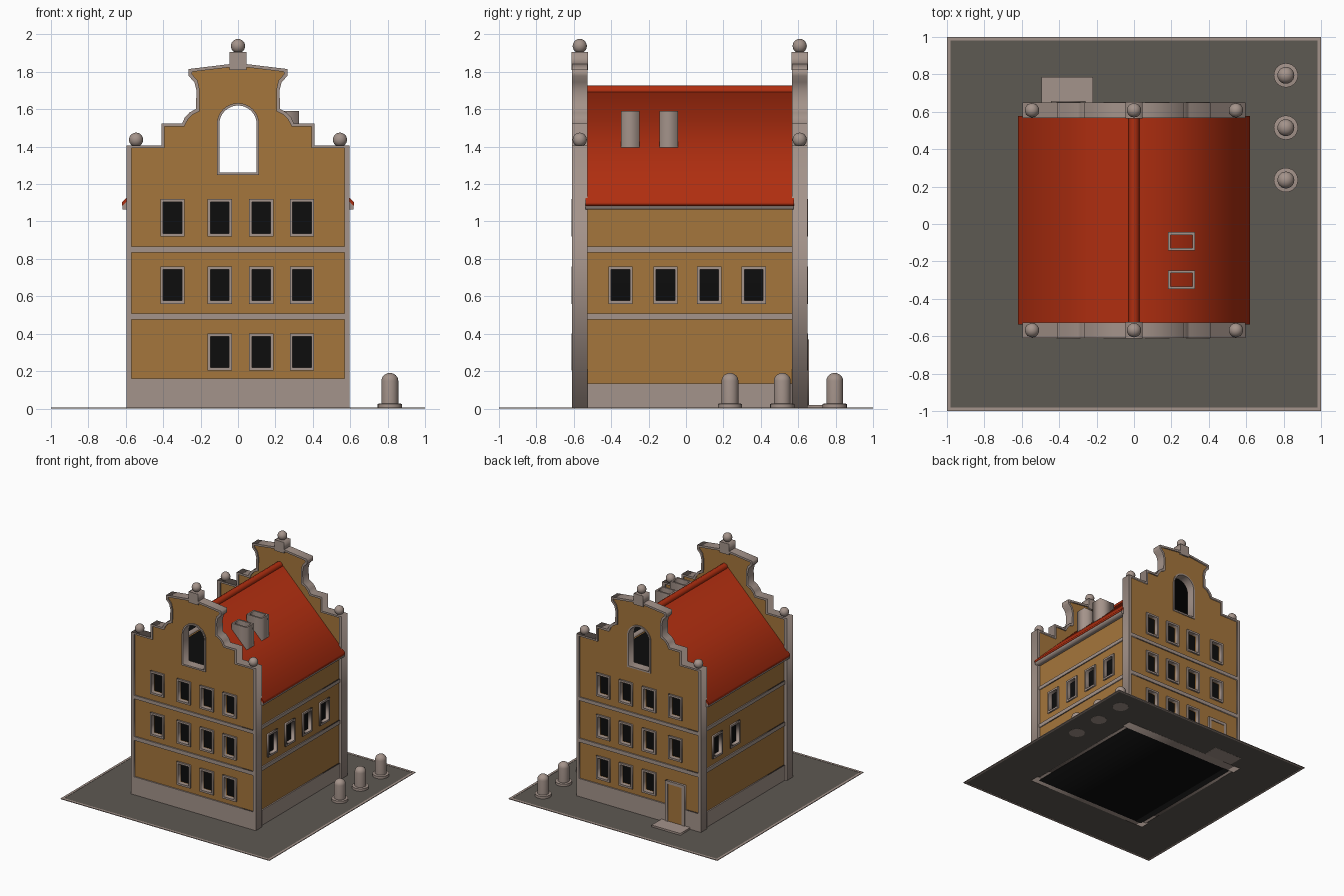
import bpy, bmesh, math
from mathutils import Matrix, Vector

if "Cube" in bpy.data.objects:
    bpy.data.objects.remove(bpy.data.objects["Cube"])

CY = 0.02            # centre of the house along y
GY = 0.588           # gable centre distance from CY


def mat(name, rgb):
    m = bpy.data.materials.new(name)
    m.diffuse_color = (*rgb, 1)
    m.use_nodes = True
    m.node_tree.nodes["Principled BSDF"].inputs["Base Color"].default_value = m.diffuse_color
    return m


TAN = mat("ochre plaster", (0.378, 0.18, 0.045))
STONE = mat("grey stone", (0.372, 0.293, 0.256))
RED = mat("red roof tile", (0.43, 0.027, 0.005))
BLACK = mat("dark interior", (0.004, 0.004, 0.004))
PAVING = mat("dark paving", (0.11, 0.10, 0.085))

# drawing planes: local (u, v, depth) -> world
XZ = Matrix(((1, 0, 0, 0), (0, 0, -1, 0), (0, 1, 0, 0), (0, 0, 0, 1)))   # depth = -y
YZ = Matrix(((0, 0, 1, 0), (1, 0, 0, 0), (0, 1, 0, 0), (0, 0, 0, 1)))    # depth = x
XY = Matrix.Identity(4)


def add_object(name, bm, material, smooth=False):
    me = bpy.data.meshes.new(name)
    bm.to_mesh(me)
    bm.free()
    me.materials.append(material)
    ob = bpy.data.objects.new(name, me)
    bpy.context.collection.objects.link(ob)
    if smooth:
        bpy.ops.object.select_all(action='DESELECT')
        ob.select_set(True)
        bpy.context.view_layer.objects.active = ob
        bpy.ops.object.shade_smooth_by_angle(angle=math.radians(40))
    return ob


def plate(name, loops, plane, d0, d1, material):
    """Flat outline with holes, extruded between depths d0 and d1 of a plane."""
    cu = bpy.data.curves.new(name, 'CURVE')
    cu.dimensions = '2D'
    cu.fill_mode = 'BOTH'
    cu.extrude = abs(d1 - d0) / 2
    for loop in loops:
        sp = cu.splines.new('POLY')
        sp.points.add(len(loop) - 1)
        for p, (u, v) in zip(sp.points, loop):
            p.co = (u, v, 0, 1)
        sp.use_cyclic_u = True
    tmp = bpy.data.objects.new(name + "_outline", cu)
    bpy.context.collection.objects.link(tmp)
    dg = bpy.context.evaluated_depsgraph_get()
    me = bpy.data.meshes.new_from_object(tmp.evaluated_get(dg))
    bm = bmesh.new()
    bm.from_mesh(me)
    bpy.data.objects.remove(tmp)
    bpy.data.curves.remove(cu)
    bpy.data.meshes.remove(me)
    bmesh.ops.remove_doubles(bm, verts=bm.verts, dist=1e-5)
    bm.transform(plane @ Matrix.Translation((0, 0, (d0 + d1) / 2)))
    bmesh.ops.recalc_face_normals(bm, faces=bm.faces)
    for f in bm.faces:
        f.material_index = 0
    return add_object(name, bm, material)


def rect(u0, v0, u1, v1):
    return [(u0, v0), (u1, v0), (u1, v1), (u0, v1)]


def window(u, v, w, h):
    return rect(u - w / 2, v - h / 2, u + w / 2, v + h / 2)


def mirrored(half):
    return half + [(-x, z) for x, z in reversed(half)]


def arch(r, bottom, spring=1.52):
    top = [(r * math.cos(math.pi * i / 16), spring + r * math.sin(math.pi * i / 16))
           for i in range(17)]
    return [(-r, bottom), (r, bottom)] + top


def lathe(name, profile, loc, material, steps=24):
    bm = bmesh.new()
    vs = [bm.verts.new((r, 0, z)) for r, z in profile]
    es = [bm.edges.new(p) for p in zip(vs, vs[1:])]
    bmesh.ops.spin(bm, geom=vs + es, axis=(0, 0, 1), cent=(0, 0, 0),
                   angle=2 * math.pi, steps=steps)
    bmesh.ops.remove_doubles(bm, verts=bm.verts, dist=1e-5)
    bmesh.ops.recalc_face_normals(bm, faces=bm.faces)
    bm.transform(Matrix.Translation(loc))
    return add_object(name, bm, material, True)


def ball(name, loc):
    n = 12
    prof = [(0.038 * math.sin(math.pi * i / n), -0.038 * math.cos(math.pi * i / n))
            for i in range(n + 1)]
    lathe(name, prof, loc, STONE)


# ---- ground with stone kerb
plate("paving", [rect(-0.985, -0.985, 0.985, 0.985)], XY, 0.001, 0.004, PAVING)
plate("kerb", [rect(-1, -1, 1, 1), rect(-0.98, -0.98, 0.98, 0.98)], XY, 0, 0.006, STONE)

# ---- dark core seen through the windows
core = mirrored([(0.55, 0), (0.55, 1.08), (0.4, 1.22)])
plate("dark_core", [core], XZ, -CY - 0.587, -CY + 0.587, BLACK)

# ---- gables, front and back
outer = mirrored([(0.597, 0), (0.597, 1.407), (0.41, 1.407), (0.41, 1.525), (0.298, 1.525),
                  (0.285, 1.555), (0.26, 1.582), (0.225, 1.602), (0.222, 1.7),
                  (0.233, 1.745), (0.264, 1.778), (0.264, 1.815), (0.04, 1.842)])
top_panel = mirrored([(0.57, 0.865), (0.57, 1.392), (0.394, 1.392), (0.394, 1.508),
                      (0.287, 1.508), (0.268, 1.545), (0.245, 1.57), (0.207, 1.588),
                      (0.205, 1.705), (0.217, 1.755), (0.246, 1.787), (0.246, 1.8),
                      (0.03, 1.826)])
panels = [rect(-0.57, 0.16, 0.57, 0.475), rect(-0.57, 0.508, 0.57, 0.835), top_panel]
backing = [(x * 1.01, z if z > 0.9 else 0.02) for x, z in top_panel]
cols = (-0.35, -0.097, 0.124, 0.342)
spots = [(x, z) for z in (0.302, 0.66, 1.02) for x in cols if not (z < 0.4 and x < -0.3)]
holes = [window(x, z, 0.105, 0.172) for x, z in spots]

for side, s in (("front", 1), ("back", -1)):
    mid = -CY + s * GY                      # depth of the gable centre (= -y)
    face = mid + s * 0.041
    plate(side + "_gable_stone", [outer] + panels, XZ, mid - 0.041, mid + 0.041, STONE)
    plate(side + "_gable_plaster", [backing, arch(0.105, 1.256)] + holes, XZ,
          mid - 0.03, mid + 0.03, TAN)
    plate(side + "_arch_frame", [arch(0.113, 1.248), arch(0.1, 1.262)], XZ,
          mid - 0.038, mid + 0.041, STONE)
    for i, (x, z) in enumerate(spots):
        plate(f"{side}_window_frame_{i}", [window(x, z, 0.13, 0.2), window(x, z, 0.1, 0.167)],
              XZ, face - s * 0.03, face + s * 0.003, STONE)
    y = -mid
    plate(side + "_crown_block", [rect(-0.045, 1.81, 0.045, 1.905)], XZ,
          mid - 0.043, mid + 0.043, STONE)
    ball(side + "_crown_ball", (0, y, 1.938))
    for x in (-0.545, 0.545):
        ball(side + "_shoulder_ball", (x, y, 1.437))

# ---- side walls
for side, s, ys in (("right", 1, (-0.35, -0.11, 0.125, 0.362)), ("left", -1, (0.39, 0.15))):
    a, b = CY - 0.56, CY + 0.56
    plate(side + "_wall_plaster",
          [rect(a, 0.02, b, 1.1)] + [window(y, 0.66, 0.105, 0.172) for y in ys],
          YZ, s * 0.53, s * 0.57, TAN)
    for z0, z1 in ((0, 0.135), (0.475, 0.508), (0.835, 0.865)):
        plate(side + "_wall_band", [rect(a, z0, b, z1)], YZ, s * 0.55, s * 0.58, STONE)
    for y in ys:
        plate(side + "_window_frame", [window(y, 0.66, 0.13, 0.2), window(y, 0.66, 0.1, 0.167)],
              YZ, s * 0.55, s * 0.583, STONE)
    # stone cornice below the eaves
    corn = [(s * 0.55, 1.065), (s * 0.617, 1.065), (s * 0.617, 1.095), (s * 0.57, 1.135)]
    plate(side + "_cornice", [corn], XZ, -CY - 0.556, -CY + 0.556, STONE)

# ---- back door and step
plate("door_frame", [rect(-0.445, 0.015, -0.26, 0.37), rect(-0.42, 0.0151, -0.285, 0.345)],
      XZ, -0.658, -0.63, STONE)
plate("door_leaf", [rect(-0.425, 0.015, -0.28, 0.35)], XZ, -0.652, -0.62, TAN)
plate("door_step", [rect(-0.495, 0.64, -0.22, 0.785)], XY, 0, 0.02, STONE)

# ---- roof, dark on the underside, with ridge tile
roof = plate("roof", [[(-0.62, 1.103), (0, 1.72), (0.62, 1.103),
                       (0.62, 1.083), (0, 1.69), (-0.62, 1.083)]],
             XZ, -CY - 0.558, -CY + 0.558, RED)
roof.data.materials.append(BLACK)
for f in roof.data.polygons:
    if abs(f.normal.y) < 0.5 and f.center.z + abs(f.center.x) < 1.704:
        f.material_index = 1
ridge = [(0.03 * math.cos(math.pi * i / 4), 1.698 + 0.03 * math.sin(math.pi * i / 4))
         for i in range(8)]
plate("ridge_tile", [ridge], XZ, -CY - 0.55, -CY + 0.55, RED)

# ---- two open chimneys on the right slope
for y in (-0.093, -0.298):
    plate("chimney", [window(0.253, y, 0.145, 0.098), window(0.253, y, 0.117, 0.07)],
          XY, 1.385, 1.59, STONE)

# ---- bollards
dome = [(0.045 * math.cos(math.pi * i / 12), 0.148 + 0.042 * math.sin(math.pi * i / 12))
        for i in range(6)] + [(0, 0.19)]
for y in (0.235, 0.515, 0.795):
    lathe("bollard", [(0, 0), (0.065, 0), (0.065, 0.025), (0.045, 0.027)] + dome,
          (0.812, y, 0), STONE)
